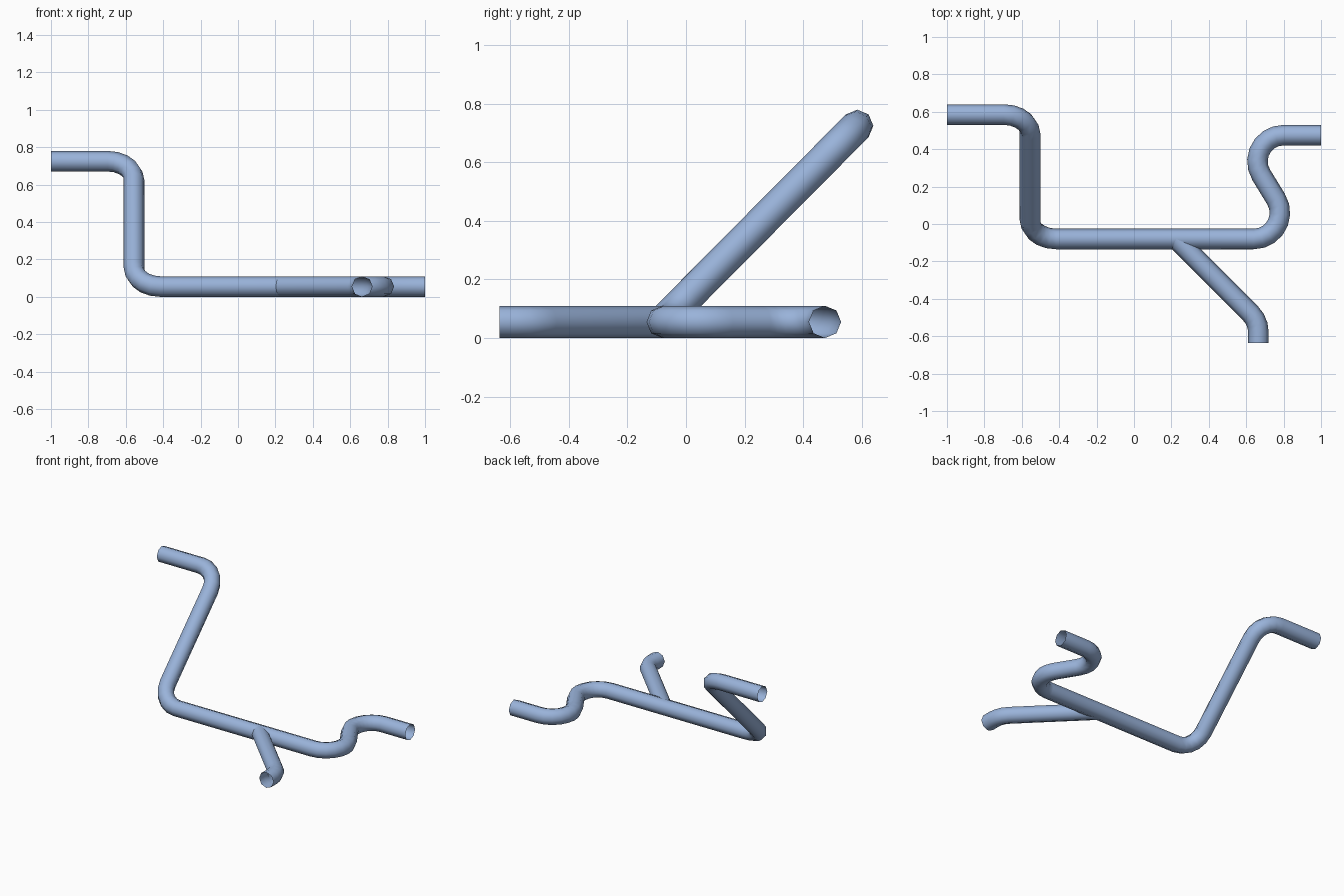
import bpy
import bmesh
import math
from mathutils import Vector, Matrix

cube = bpy.data.objects.get("Cube")
if cube:
    bpy.data.objects.remove(cube, do_unlink=True)

RADIUS = 0.055
SIDES = 8

paint = bpy.data.materials.new("light_blue")
paint.use_nodes = True
blue = (0.32, 0.45, 0.70, 1)
paint.diffuse_color = blue
paint.node_tree.nodes["Principled BSDF"].inputs["Base Color"].default_value = blue


def rounded_path(corners, bend, step=math.radians(20)):
    """Return (point, tangent) pairs along a polyline with circular bends."""
    pts = [Vector(c) for c in corners]
    path = [(pts[0], (pts[1] - pts[0]).normalized())]
    for a, b, c in zip(pts, pts[1:], pts[2:]):
        d_in, d_out = (b - a).normalized(), (c - b).normalized()
        turn = d_in.angle(d_out)
        axis = d_in.cross(d_out).normalized()
        start = b - d_in * bend * math.tan(turn / 2)
        centre = start + axis.cross(d_in) * bend
        count = math.ceil(turn / step)
        for i in range(count + 1):
            rot = Matrix.Rotation(turn * i / count, 3, axis)
            path.append((centre + rot @ (start - centre), rot @ d_in))
    path.append((pts[-1], (pts[-1] - pts[-2]).normalized()))
    return path


def pipe(name, corners, bend):
    """Sweep an open-ended octagon along a rounded path."""
    bm = bmesh.new()
    path = rounded_path(corners, bend)
    tangent = path[0][1]
    side = Vector((0, 0, 1))
    rings = []
    for point, direction in path:
        side = tangent.rotation_difference(direction) @ side
        tangent = direction
        other = tangent.cross(side)
        ring = []
        for i in range(SIDES):
            a = math.tau * i / SIDES
            ring.append(bm.verts.new(
                point + (side * math.cos(a) + other * math.sin(a)) * RADIUS))
        rings.append(ring)
    for r, s in zip(rings, rings[1:]):
        for i in range(SIDES):
            j = (i + 1) % SIDES
            bm.faces.new((r[i], r[j], s[j], s[i])).smooth = True
    mesh = bpy.data.meshes.new(name)
    bm.to_mesh(mesh)
    bm.free()
    mesh.materials.append(paint)
    obj = bpy.data.objects.new(name, mesh)
    bpy.context.collection.objects.link(obj)
    return obj


# Main run: raised inlet, sloping drop, long straight, S-bend outlet
pipe("main_pipe", [
    (-1, 0.585, 0.725), (-0.556, 0.585, 0.725), (-0.556, -0.08, 0.055),
    (0.89, -0.08, 0.055), (0.55, 0.475, 0.055), (1, 0.475, 0.055)], 0.14)

# Side branch, joined inside the long straight
pipe("branch_pipe", [
    (0.225, -0.08, 0.055), (0.665, -0.52, 0.055), (0.665, -0.637, 0.055)], 0.14)
